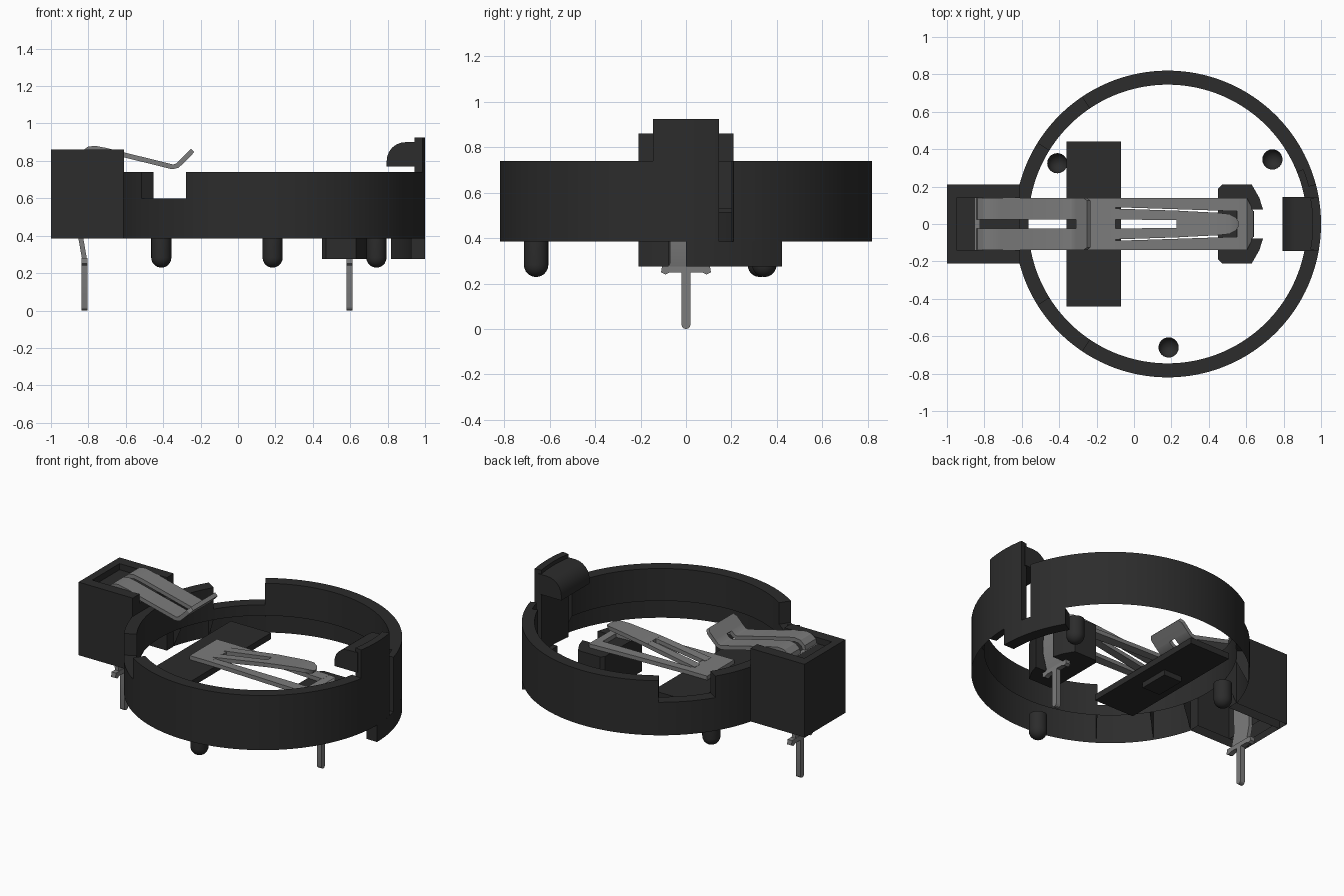
import bpy, bmesh, math
from mathutils import Vector

cube = bpy.data.objects.get("Cube")
if cube:
    bpy.data.objects.remove(cube, do_unlink=True)


def material(name, rgb):
    m = bpy.data.materials.new(name)
    m.use_nodes = True
    m.diffuse_color = (*rgb, 1)
    bsdf = next(n for n in m.node_tree.nodes if n.type == 'BSDF_PRINCIPLED')
    bsdf.inputs["Base Color"].default_value = (*rgb, 1)
    bsdf.inputs["Roughness"].default_value = 0.6
    return m


PLASTIC = material("dark plastic", (0.025, 0.025, 0.025))
METAL = material("grey metal", (0.2, 0.2, 0.2))
CX = 0.18                      # centre of the round wall
R_OUT, R_IN = 0.82, 0.745
Z0, Z_FLOOR, Z1 = 0.385, 0.53, 0.74


def finish(name, bm, mat):
    bmesh.ops.recalc_face_normals(bm, faces=bm.faces)
    me = bpy.data.meshes.new(name)
    bm.to_mesh(me)
    bm.free()
    me.materials.append(mat)
    ob = bpy.data.objects.new(name, me)
    bpy.context.scene.collection.objects.link(ob)
    bpy.ops.object.select_all(action='DESELECT')
    ob.select_set(True)
    bpy.context.view_layer.objects.active = ob
    bpy.ops.object.shade_smooth_by_angle(angle=math.radians(30))
    return ob


def loft(name, rings, mat, open_start=False, closed=True):
    """Skin a list of equal sections and cap the ends."""
    bm = bmesh.new()
    rows = [[bm.verts.new(p) for p in ring] for ring in rings]
    n = len(rows[0])
    for a, b in zip(rows, rows[1:]):
        for i in range(n if closed else n - 1):
            j = (i + 1) % n
            bm.faces.new((a[i], a[j], b[j], b[i]))
    if not open_start:
        bm.faces.new(rows[0][::-1])
    bm.faces.new(rows[-1])
    return finish(name, bm, mat)


def sector(name, profile, a0, a1, closed=True):
    """Sweep an (r, z) profile round the wall axis, angles in degrees."""
    steps = max(2, round((a1 - a0) / 2))
    rings = []
    for k in range(steps + 1):
        a = math.radians(a0 + (a1 - a0) * k / steps)
        rings.append([(CX + r * math.cos(a), r * math.sin(a), z) for r, z in profile])
    return loft(name, rings, PLASTIC, closed=closed)


def rect(r0, r1, z0, z1):
    return [(r0, z0), (r1, z0), (r1, z1), (r0, z1)]


def shell(top):
    """Wall section open below: outer face, rim, inner face down to floor level."""
    return [(R_OUT, Z0), (R_OUT, top), (R_IN, top), (R_IN, Z_FLOOR)]


def prism(name, pts, lo, hi, axis, mat=PLASTIC, open_start=False):
    """Extrude an outline along x, y or z; pts hold the two other coordinates."""
    put = {'x': lambda a, b, h: (h, a, b), 'y': lambda a, b, h: (a, h, b),
           'z': lambda a, b, h: (a, b, h)}[axis]
    return loft(name, [[put(a, b, h) for a, b in pts] for h in (lo, hi)], mat, open_start)


def box(name, x0, x1, y0, y1, z0, z1, open_start=False):
    return prism(name, rect(x0, x1, y0, y1), z0, z1, 'z', open_start=open_start)


def ribbon(name, path, t=0.026):
    """Bent sheet metal: path of (x, z, y_low, y_high)."""
    rings = []
    for i, (x, z, ya, yb) in enumerate(path):
        p, q = path[max(i - 1, 0)], path[min(i + 1, len(path) - 1)]
        d = Vector((q[0] - p[0], q[1] - p[1])).normalized() * t / 2
        nx, nz = -d.y, d.x
        rings.append([(x - nx, ya, z - nz), (x - nx, yb, z - nz),
                      (x + nx, yb, z + nz), (x + nx, ya, z + nz)])
    return loft(name, rings, METAL)


# Round wall with two low notches, and a slot with a thinned edge beside the hook
hook_a = math.degrees(math.asin(0.145 / R_OUT))
slot_a = math.degrees(math.asin(0.21 / R_OUT))
thin_a = 21.8
sector("wall_slot_edge", rect(0.78, R_OUT, Z0, Z1), slot_a, thin_a)
for name, top, a0, a1 in (("back", Z1, thin_a, 124), ("notch_back", 0.6, 124, 148),
                          ("side_back", Z1, 148, 180 - slot_a),
                          ("side_front", Z1, 180 + slot_a, 212),
                          ("notch_front", 0.6, 212, 236),
                          ("front", Z1, 236, 360 - hook_a)):
    sector("wall_" + name, shell(top), a0, a1, closed=False)
# Inside the housing only the upper inner wall continues
sector("wall_housing", [(R_OUT, Z1), (R_IN, Z1), (R_IN, Z_FLOOR)],
       180 - slot_a, 180 + slot_a, closed=False)

# Retaining hook and the flange under it
sector("hook_column", rect(0.775, R_OUT, Z0, 0.925), -hook_a, hook_a)
nose = [(0.795, 0.77), (0.96, 0.77), (0.96, 0.9), (0.895, 0.9)]
nose += [(0.895 - 0.1 * math.sin(a), 0.8 + 0.1 * math.cos(a))
         for a in (math.radians(15 * k) for k in range(1, 7))]
prism("hook_nose", nose, -0.145, 0.145, 'y')
sector("lower_flange", rect(R_IN, R_OUT, 0.275, Z0), 0, 31)

# Terminal housing, open below
for name, x0, x1, y0, y1, top in (
        ("wall_front", -1.0, -0.61, -0.21, -0.14, 0.86),
        ("wall_back", -1.0, -0.61, 0.14, 0.21, 0.86),
        ("end", -1.0, -0.95, -0.14, 0.14, 0.86),
        ("step", -0.95, -0.85, -0.14, 0.14, 0.82)):
    box("housing_" + name, x0, x1, y0, y1, Z0, top, open_start=True)
box("housing_shelf", -0.825, -0.61, -0.14, 0.14, 0.74, 0.8)

# Cross plate with the spring mount beneath, and the contact block
box("cross_plate", -0.36, -0.07, -0.44, 0.44, 0.49, Z_FLOOR)
box("spring_mount", -0.28, -0.15, -0.1, 0.1, 0.455, 0.49)
block = [(0.45, -0.19), (0.47, -0.21), (0.63, -0.21), (0.67, -0.14), (0.69, -0.078),
         (0.61, -0.078), (0.61, 0.078), (0.69, 0.078), (0.67, 0.14), (0.63, 0.21),
         (0.47, 0.21), (0.45, 0.19)]
prism("contact_block", block, 0.275, 0.515, 'z')

# Hollow locating posts with domed ends
for i, (px, py) in enumerate(((-0.41, 0.325), (0.185, -0.66), (0.74, 0.345))):
    r = 0.054
    rings = []
    for rad, z in [(r, Z0 + 0.005)] + [
            (r * math.cos(a), 0.283 - r * math.sin(a))
            for a in (math.radians(17 * k) for k in range(6))]:
        rings.append([(px + rad * math.cos(math.tau * k / 24),
                       py + rad * math.sin(math.tau * k / 24), z) for k in range(24)])
    loft(f"post_{i + 1}", rings, PLASTIC, open_start=True)

# Upper spring: twin strips, bent contact pad and leg
for side, s in (("front", -1), ("back", 1)):
    ya, yb = sorted((s * 0.025, s * 0.14))
    ribbon("upper_strip_" + side, [(x, z, ya, yb) for x, z in (
        (-0.835, 0.8), (-0.825, 0.842), (-0.8, 0.863), (-0.765, 0.868),
        (-0.71, 0.857), (-0.35, 0.768), (-0.325, 0.774), (-0.3, 0.797))])
ribbon("upper_pad", [(-0.302, 0.795, -0.14, 0.14), (-0.26, 0.838, -0.14, 0.14),
                     (-0.243, 0.856, -0.125, 0.125)])
ribbon("upper_leg", [(-0.836, 0.82, -0.14, 0.14), (-0.836, 0.6, -0.14, 0.14),
                     (-0.836, 0.59, -0.07, 0.07), (-0.84, 0.385, -0.07, 0.07),
                     (-0.82, 0.27, -0.07, 0.07)])

# Lower spring: side rails, tapered split tongue, base and end strip
ribbon("lower_base", [(-0.25, 0.543, -0.14, 0.14), (-0.1, 0.543, -0.14, 0.14)])
for side, s in (("front", -1), ("back", 1)):
    def span(a, b):
        return sorted((s * a, s * b))
    ribbon("lower_rail_" + side, [(-0.12, 0.543, *span(0.09, 0.14)),
                                  (0.05, 0.54, *span(0.085, 0.14)),
                                  (0.56, 0.528, *span(0.068, 0.14))])
    ribbon("tongue_half_" + side, [(-0.12, 0.545, *span(0.025, 0.083)),
                                   (0.24, 0.6, *span(0.02, 0.071))])
ribbon("tongue_tip", [(0.23, 0.599, -0.071, 0.071), (0.45, 0.625, -0.06, 0.06),
                      (0.51, 0.628, -0.053, 0.053), (0.54, 0.622, -0.035, 0.035),
                      (0.552, 0.615, -0.015, 0.015)])
ribbon("lower_end", [(0.55, 0.528, -0.14, 0.14), (0.6, 0.525, -0.14, 0.14),
                     (0.625, 0.505, -0.07, 0.07), (0.63, 0.39, -0.07, 0.07),
                     (0.598, 0.27, -0.07, 0.07)])

# Solder pins with shoulders
for name, x in (("left", 0.597), ("right", -0.82)):
    w = 0.02
    outline = [(-w, 0.25), (-0.07, 0.25), (-0.09, 0.24), (-0.11, 0.25), (-0.105, 0.28),
               (0.105, 0.28), (0.11, 0.25), (0.09, 0.24), (0.07, 0.25), (w, 0.25)]
    outline += [(w * math.cos(a), w - w * math.sin(a))
                for a in (math.pi * k / 6 for k in range(7))]
    prism("pin_" + name, outline, x - 0.016, x + 0.016, 'x', METAL)
